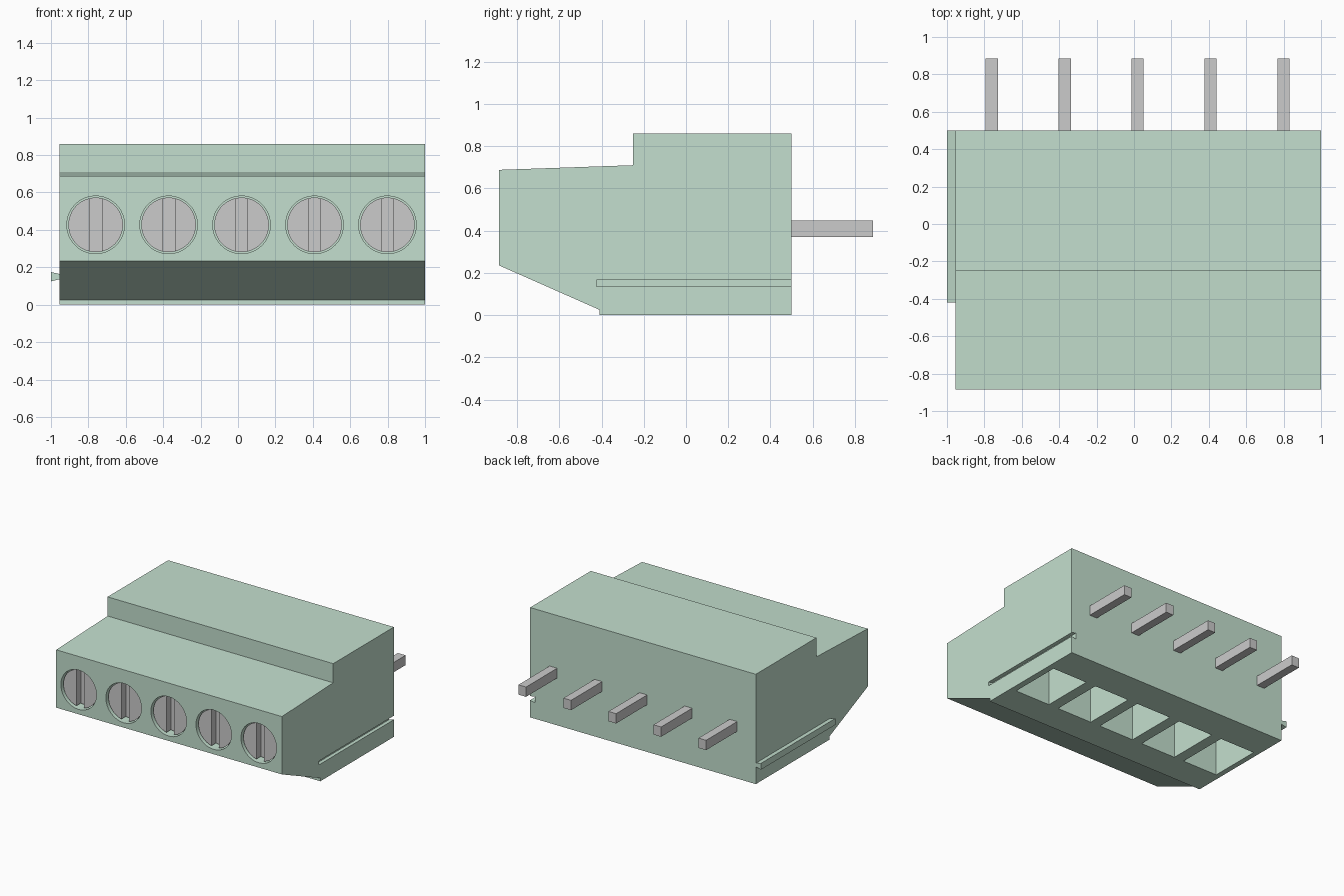
import bpy, bmesh, math
from mathutils import Vector, Matrix

if "Cube" in bpy.data.objects:
    bpy.data.objects.remove(bpy.data.objects["Cube"])

PITCH = 0.39
POLES = [0.019 + PITCH * i for i in range(-2, 3)]
SCREW_Z = 0.427
FRONT, BACK = -0.885, 0.5


def prism(bm, pts, vec):
    """Extrude a planar outline of 3D points along vec."""
    face = bm.faces.new([bm.verts.new(p) for p in pts])
    new = bmesh.ops.extrude_face_region(bm, geom=[face])["geom"]
    verts = [v for v in new if isinstance(v, bmesh.types.BMVert)]
    bmesh.ops.translate(bm, verts=verts, vec=Vector(vec))


def box(bm, x, y, z):
    prism(bm, [(x[0], y[0], z[0]), (x[1], y[0], z[0]),
               (x[1], y[1], z[0]), (x[0], y[1], z[0])], (0, 0, z[1] - z[0]))


def cylinder(bm, x, z, r, y0, y1):
    m = Matrix.Translation((x, (y0 + y1) / 2, z)) @ Matrix.Rotation(math.pi / 2, 4, 'X')
    bmesh.ops.create_cone(bm, cap_ends=True, segments=48, radius1=r, radius2=r,
                          depth=abs(y1 - y0), matrix=m)


def finish(bm, name, mat=None):
    bmesh.ops.recalc_face_normals(bm, faces=bm.faces[:])
    me = bpy.data.meshes.new(name)
    bm.to_mesh(me)
    bm.free()
    ob = bpy.data.objects.new(name, me)
    bpy.context.collection.objects.link(ob)
    if mat:
        me.materials.append(mat)
    return ob


def activate(ob):
    bpy.ops.object.select_all(action='DESELECT')
    ob.select_set(True)
    bpy.context.view_layer.objects.active = ob


def cut(ob, cutter):
    activate(ob)
    mod = ob.modifiers.new("cut", 'BOOLEAN')
    mod.operation, mod.solver, mod.object = 'DIFFERENCE', 'EXACT', cutter
    bpy.ops.object.modifier_apply(modifier=mod.name)
    bpy.data.objects.remove(cutter)
    bpy.ops.object.shade_smooth_by_angle(angle=math.radians(30))


green = bpy.data.materials.new("green_plastic")
green.diffuse_color = (0.55, 0.74, 0.62, 1)
green.use_nodes = True
green.node_tree.nodes["Principled BSDF"].inputs["Base Color"].default_value = green.diffuse_color

# Housing: stepped side profile extruded across the width
profile = [(BACK, 0), (BACK, 0.86), (-0.25, 0.86), (-0.25, 0.71), (FRONT, 0.688),
           (FRONT, 0.235), (-0.41, 0.025), (-0.41, 0)]
bm = bmesh.new()
prism(bm, [(-0.955, y, z) for y, z in profile], (1.955, 0, 0))
housing = finish(bm, "housing", green)

# Cutters: screw holes, wire pockets underneath, dovetail groove on the right
bm = bmesh.new()
for x in POLES:
    cylinder(bm, x, SCREW_Z, 0.154, FRONT - 0.1, FRONT + 0.2)
    box(bm, (x - 0.152, x + 0.152), (-0.175, 0.24), (-0.1, 0.4))
prism(bm, [(1.01, -0.425, 0.137), (0.96, -0.425, 0.125),
           (0.96, -0.425, 0.175), (1.01, -0.425, 0.163)], (0, 1, 0))
cut(housing, finish(bm, "housing_cutter"))

# Dovetail rib on the left
bm = bmesh.new()
prism(bm, [(-0.95, -0.42, 0.137), (-1, -0.42, 0.125),
           (-1, -0.42, 0.175), (-0.95, -0.42, 0.163)], (0, BACK + 0.42, 0))
finish(bm, "dovetail_rib", green)

# Slotted screws: one master, linked copies
bm = bmesh.new()
cylinder(bm, 0, 0, 0.146, FRONT + 0.02, FRONT + 0.2)
screw = finish(bm, "screw_1")
bm = bmesh.new()
box(bm, (-0.033, 0.033), (FRONT - 0.1, FRONT + 0.075), (-0.3, 0.3))
cut(screw, finish(bm, "slot_cutter"))

# Contact pins at the back
bm = bmesh.new()
box(bm, (-0.033, 0.033), (BACK - 0.02, 0.885), (0.37, 0.447))
pin = finish(bm, "pin_1")

for i, x in enumerate(POLES):
    for master, name, z in ((screw, "screw", SCREW_Z), (pin, "pin", 0)):
        ob = master
        if i:
            ob = master.copy()
            ob.name = f"{name}_{i + 1}"
            bpy.context.collection.objects.link(ob)
        ob.location = (x, 0, z)
